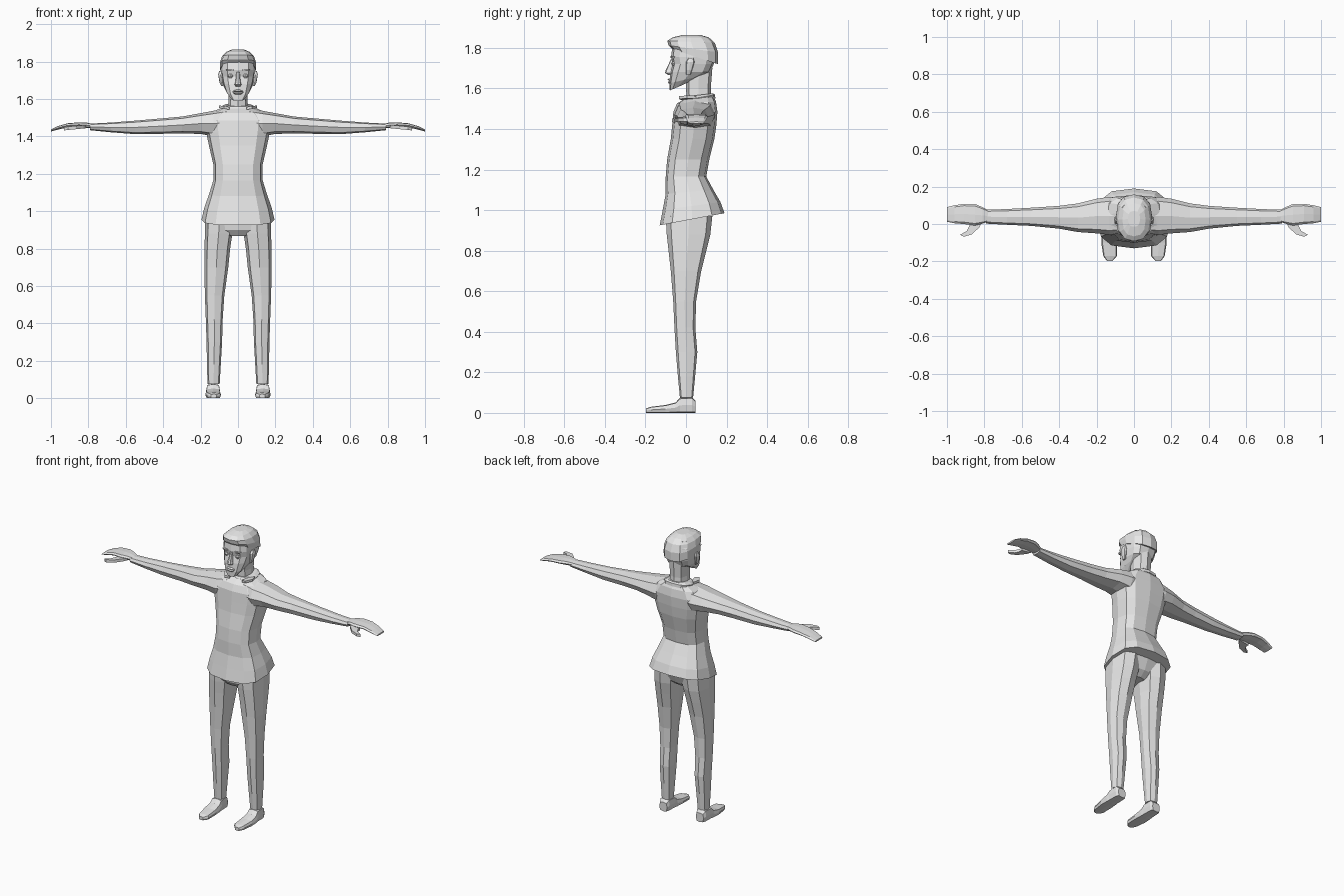
import bpy, bmesh, math

grey = bpy.data.materials.new("plain grey")
grey.diffuse_color = (0.8, 0.8, 0.8, 1)

# Which coordinates (length, a, b) each loft direction uses
AXES = {'z': (2, 0, 1), 'x': (0, 1, 2), 'y': (1, 0, 2)}


def finish(name, bm, mirror=False):
    bmesh.ops.recalc_face_normals(bm, faces=bm.faces)
    me = bpy.data.meshes.new(name)
    bm.to_mesh(me)
    bm.free()
    me.materials.append(grey)
    ob = bpy.data.objects.new(name, me)
    bpy.context.collection.objects.link(ob)
    if mirror:
        ob.modifiers.new("Mirror", 'MIRROR').use_mirror_merge = False
    return ob


def loft(name, axis, sections, n=8, power=0.75, mirror=False):
    """Each section: position, a-min, a-max, b-min, b-max, optional tilt along b."""
    t, a, b = AXES[axis]
    bm = bmesh.new()
    rings = []
    for s in sections:
        pos, a0, a1, b0, b1 = s[:5]
        tilt = s[5] if len(s) > 5 else 0
        ring = []
        for i in range(n):
            ang = math.tau * i / n
            c, d = math.cos(ang), math.sin(ang)
            c = math.copysign(abs(c) ** power, c) if abs(c) > 1e-6 else 0
            d = math.copysign(abs(d) ** power, d) if abs(d) > 1e-6 else 0
            co = [0, 0, 0]
            co[t] = pos + tilt * d
            co[a] = (a0 + a1) / 2 + (a1 - a0) / 2 * c
            co[b] = (b0 + b1) / 2 + (b1 - b0) / 2 * d
            ring.append(bm.verts.new(co))
        rings.append(ring)
    for r, q in zip(rings, rings[1:]):
        for i in range(n):
            j = (i + 1) % n
            bm.faces.new((r[i], r[j], q[j], q[i]))
    bm.faces.new(rings[0])
    bm.faces.new(rings[-1])
    return finish(name, bm, mirror)


def body(rows):
    """Centred sections from (z, half width, front, back, tilt)."""
    return [(r[0], -r[1], r[1], *r[2:]) for r in rows]


def solid(name, outline, z0, z1, slope=0, mirror=False):
    """Extruded xy outline, its height falling with x by slope."""
    bm = bmesh.new()
    lo, hi = ([bm.verts.new((x, y, z - slope * (x - outline[0][0]))) for x, y in outline]
              for z in (z0, z1))
    bm.faces.new(lo)
    bm.faces.new(hi)
    for i in range(len(lo)):
        j = (i + 1) % len(lo)
        bm.faces.new((lo[i], lo[j], hi[j], hi[i]))
    return finish(name, bm, mirror)


# Tunic with flared hem
loft("tunic", 'z', body([
    (0.955, 0.195, -0.13, 0.19, 0.03),
    (1.02, 0.18, -0.115, 0.17, 0.02),
    (1.09, 0.155, -0.10, 0.135, 0.01),
    (1.165, 0.132, -0.10, 0.10),
    (1.25, 0.132, -0.093, 0.115),
    (1.35, 0.155, -0.075, 0.14),
    (1.42, 0.17, -0.068, 0.15),
    (1.485, 0.18, -0.062, 0.155),
    (1.53, 0.14, -0.045, 0.148, 0.005),
    (1.56, 0.07, -0.01, 0.13, 0.012)]), n=12, power=0.7)

# Sleeves
loft("sleeve", 'x', [
    (0.06, -0.05, 0.14, 1.40, 1.55),
    (0.13, -0.058, 0.145, 1.40, 1.537),
    (0.20, -0.05, 0.135, 1.413, 1.524),
    (0.30, -0.043, 0.11, 1.416, 1.506),
    (0.40, -0.025, 0.097, 1.414, 1.497),
    (0.55, -0.01, 0.087, 1.412, 1.484),
    (0.68, -0.004, 0.08, 1.422, 1.474),
    (0.79, 0.002, 0.076, 1.433, 1.468)], mirror=True)

# Hands with separate thumbs
loft("hand", 'x', [
    (0.77, 0.015, 0.068, 1.443, 1.465),
    (0.81, 0.002, 0.09, 1.446, 1.474),
    (0.85, -0.008, 0.107, 1.450, 1.475),
    (0.91, 0.0, 0.108, 1.448, 1.470),
    (0.96, 0.004, 0.10, 1.437, 1.456),
    (1.0, 0.012, 0.09, 1.426, 1.436)], power=0.6, mirror=True)
solid("thumb", [(0.81, 0.015), (0.825, -0.015), (0.865, -0.055), (0.91, -0.068),
                (0.93, -0.058), (0.895, -0.038), (0.88, -0.01), (0.88, 0.01)],
      1.444, 1.462, 0.1, True)

# Trousers
loft("hips", 'z', body([
    (0.868, 0.05, -0.065, 0.06),
    (0.90, 0.14, -0.09, 0.10),
    (0.97, 0.17, -0.10, 0.13)]), n=12, power=0.7)
loft("trouser_leg", 'z', [
    (0.075, 0.098, 0.163, -0.03, 0.035),
    (0.18, 0.092, 0.166, -0.04, 0.045),
    (0.30, 0.085, 0.168, -0.05, 0.056),
    (0.42, 0.082, 0.172, -0.057, 0.046),
    (0.55, 0.073, 0.177, -0.063, 0.05),
    (0.70, 0.052, 0.18, -0.075, 0.075),
    (0.80, 0.042, 0.179, -0.086, 0.10),
    (0.88, 0.03, 0.177, -0.095, 0.12),
    (0.97, 0.02, 0.174, -0.10, 0.13)], power=0.7, mirror=True)

# Shoes
loft("shoe", 'y', [
    (-0.197, 0.115, 0.145, 0, 0.022),
    (-0.172, 0.092, 0.164, 0, 0.03),
    (-0.10, 0.091, 0.175, 0, 0.039),
    (-0.05, 0.094, 0.173, 0, 0.052),
    (-0.03, 0.096, 0.170, 0, 0.075),
    (0.03, 0.098, 0.168, 0, 0.077),
    (0.047, 0.105, 0.160, 0, 0.06)], power=0.45, mirror=True)

# Neck and folded collar
loft("neck", 'z', body([
    (1.53, 0.056, 0.005, 0.125),
    (1.60, 0.05, 0.0, 0.122),
    (1.70, 0.055, 0.0, 0.13)]))
loft("collar", 'z', body([
    (1.538, 0.088, -0.012, 0.145, 0.012),
    (1.555, 0.093, -0.014, 0.143, 0.014),
    (1.568, 0.072, 0.0, 0.134, 0.008)]), n=12, power=0.8)
solid("collar_tip", [(0.045, -0.025), (0.075, -0.035), (0.102, 0.005), (0.088, 0.05), (0.06, 0.02)],
      1.543, 1.557, -0.15, True)

# Head
loft("head", 'z', body([
    (1.605, 0.036, -0.08, -0.01, 0.015),
    (1.643, 0.065, -0.082, 0.07, 0.018),
    (1.68, 0.082, -0.077, 0.12),
    (1.72, 0.09, -0.066, 0.137),
    (1.755, 0.093, -0.074, 0.145),
    (1.80, 0.09, -0.068, 0.145),
    (1.84, 0.07, -0.04, 0.12)]), n=12, power=0.7)
loft("hair", 'z', body([
    (1.757, 0.096, -0.066, 0.157, -0.037),
    (1.795, 0.097, -0.086, 0.158, -0.017),
    (1.83, 0.085, -0.092, 0.142, -0.005),
    (1.852, 0.062, -0.066, 0.112),
    (1.864, 0.033, -0.015, 0.07)]), n=12, power=0.8)
loft("ear", 'z', [
    (1.668, 0.08, 0.09, 0.0, 0.022),
    (1.69, 0.08, 0.099, 0.0, 0.03),
    (1.73, 0.08, 0.106, 0.0, 0.042),
    (1.75, 0.08, 0.101, 0.012, 0.036)], power=0.6, mirror=True)

# Facial features
loft("nose", 'z', body([
    (1.667, 0.012, -0.088, -0.06),
    (1.677, 0.019, -0.103, -0.06),
    (1.69, 0.014, -0.10, -0.06),
    (1.745, 0.008, -0.074, -0.06)]), n=8)
loft("lips", 'z', body([
    (1.624, 0.018, -0.084, -0.06),
    (1.631, 0.026, -0.09, -0.06),
    (1.637, 0.032, -0.083, -0.06),
    (1.643, 0.026, -0.091, -0.06),
    (1.65, 0.012, -0.083, -0.06)]), n=8)
loft("eye", 'z', [
    (1.711, 0.033, 0.047, -0.066, -0.045),
    (1.722, 0.025, 0.056, -0.073, -0.04),
    (1.733, 0.032, 0.048, -0.068, -0.045)], mirror=True)
loft("eyebrow", 'z', [
    (1.749, 0.02, 0.062, -0.076, -0.04),
    (1.758, 0.022, 0.066, -0.079, -0.04)], mirror=True)
